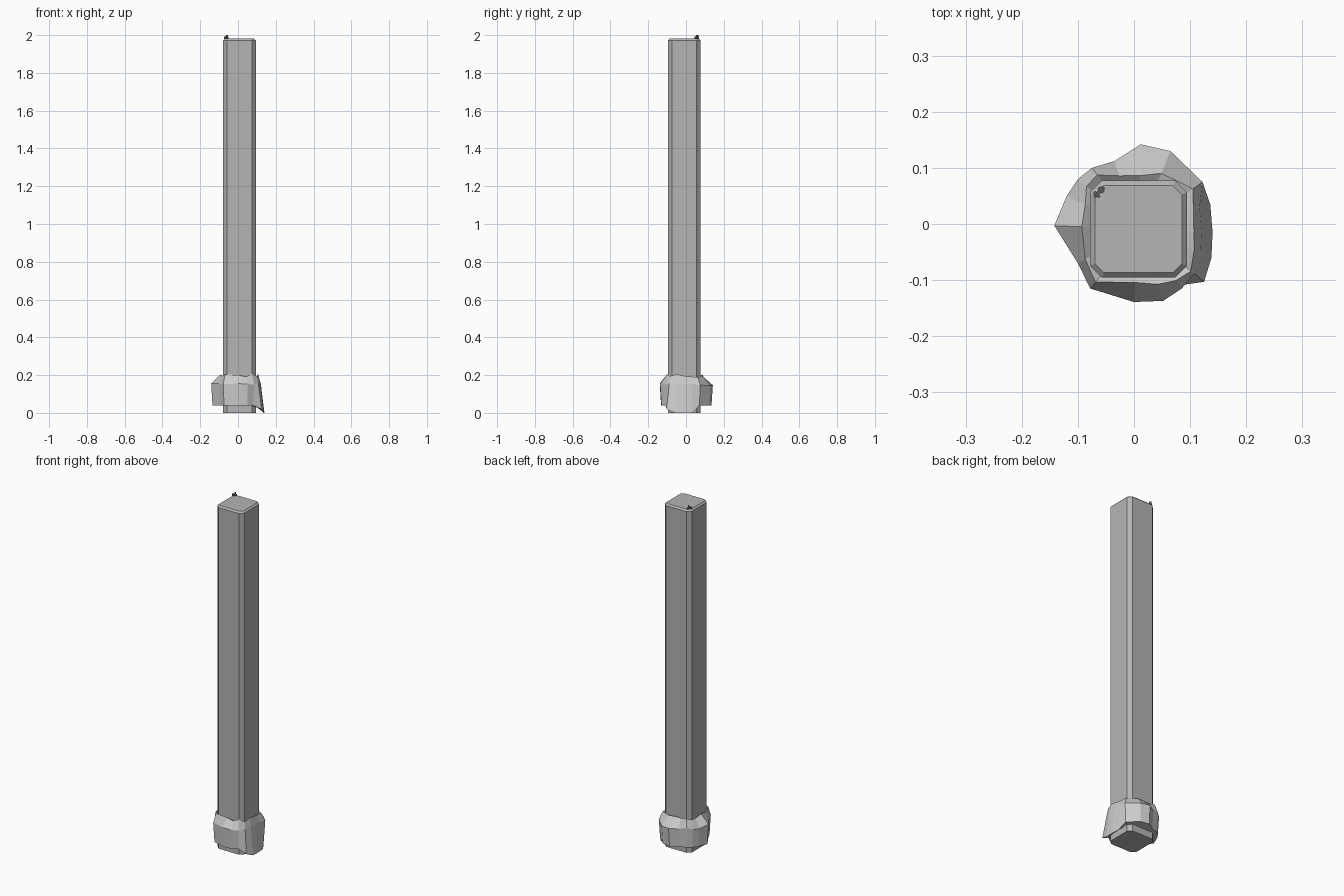
import bpy, bmesh, math, random
from mathutils import Matrix, Vector

random.seed(4)
if "Cube" in bpy.data.objects:
    bpy.data.objects.remove(bpy.data.objects["Cube"])


def material(name, v):
    m = bpy.data.materials.new(name)
    m.use_nodes = True
    m.diffuse_color = (v, v, v, 1)
    m.node_tree.nodes["Principled BSDF"].inputs["Base Color"].default_value = (v, v, v, 1)
    return m


post_grey = material("post grey", 0.46)
collar_grey = material("pale collar grey", 0.6)
dark_metal = material("dark metal", 0.12)


def finish(bm, name, mat):
    bmesh.ops.recalc_face_normals(bm, faces=bm.faces)
    mesh = bpy.data.meshes.new(name)
    bm.to_mesh(mesh)
    bm.free()
    mesh.materials.append(mat)
    ob = bpy.data.objects.new(name, mesh)
    bpy.context.collection.objects.link(ob)
    return ob


def loft(rings, name, mat, caps=False, closed=False):
    bm = bmesh.new()
    loops = [[bm.verts.new(p) for p in ring] for ring in rings]
    pairs = list(zip(loops, loops[1:]))
    if closed:
        pairs.append((loops[-1], loops[0]))
    n = len(loops[0])
    for a, b in pairs:
        for i in range(n):
            j = (i + 1) % n
            bm.faces.new((a[i], a[j], b[j], b[i]))
    if caps:
        bm.faces.new(loops[0])
        bm.faces.new(loops[-1])
    return finish(bm, name, mat)


# Square post with chamfered corners and a bevelled top
CX, CY, HALF, CUT = 0.008, -0.009, 0.0865, 0.021


def octagon(half, cut, z):
    c = half - cut
    pts = [(half, -c), (half, c), (c, half), (-c, half),
           (-half, c), (-half, -c), (-c, -half), (c, -half)]
    return [(CX + x, CY + y, z) for x, y in pts]


loft([octagon(HALF, CUT, 0), octagon(HALF, CUT, 1.972), octagon(HALF - 0.009, 0.016, 1.981)],
     "post", post_grey, caps=True)

# Rough faceted collar around the foot, hanging to the ground on the left side
outline = [(.012, .142), (-.035, .112), (-.075, .1), (-.1, .08), (-.12, .05),
           (-.142, -.003), (-.1, -.07), (-.078, -.115), (0, -.139), (.052, -.137),
           (.085, -.115), (.125, -.103), (.138, -.06), (.14, -.015), (.136, .035),
           (.122, .075), (.065, .13)]


def hug(x, y, gap):
    """Move a point onto a slightly rounded square around the post."""
    d = Vector((x - CX, y - CY))
    size = (abs(d.x) ** 5 + abs(d.y) ** 5) ** 0.2
    return Vector((CX, CY)) + d * ((HALF + gap) / size)


bottom, shoulder, rim, inner, under = [], [], [], [], []
for x, y in outline:
    flare = x > 0.123
    low = 0.95 if not flare else 1.0
    bottom_z = 0.04
    if flare:
        bottom_z = 0.0 if -0.08 < y < 0.05 else 0.02
    bottom.append((x * low, y * low, bottom_z))
    out = 0.86 if flare else 1.0
    shoulder.append((x * out, y * out, 0.15 + random.uniform(-.007, .007)))
    r = hug(x, y, 0.012 + random.uniform(-.004, .004))
    rim.append((r.x, r.y, 0.198 + random.uniform(-.009, .009)))
    p = hug(x, y, -0.004)
    inner.append((p.x, p.y, 0.185))
    under.append((p.x, p.y, 0.04))
loft([under, bottom, shoulder, rim, inner], "foot_collar", collar_grey, closed=True)

# Tiny metal clip on the back right corner of the top
bm = bmesh.new()
turn = Matrix.Rotation(math.radians(45), 4, 'Z')
parts = [((0, 0, 1.985), (0.024, 0.006, 0.009)),
         ((-0.006, 0, 1.988), (0.005, 0.014, 0.010)),
         ((0.005, 0, 1.990), (0.006, 0.012, 0.020))]
for loc, size in parts:
    local = Matrix.Translation(loc) @ Matrix.Diagonal((*size, 1))
    bmesh.ops.create_cube(bm, size=1, matrix=Matrix.Translation((-.062, .057, 0)) @ turn @ local)
finish(bm, "top_clip", dark_metal)
